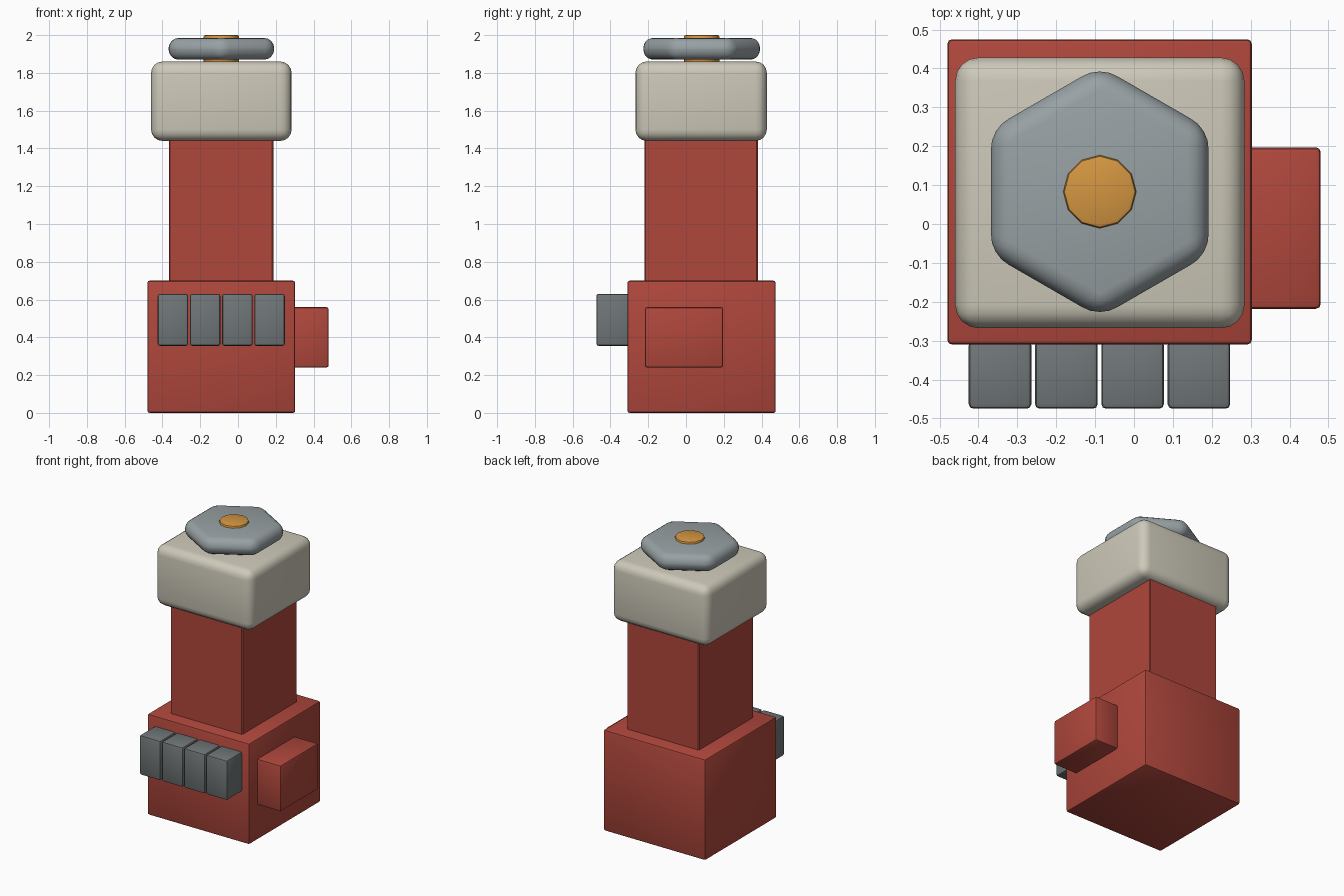
import bpy, math

if "Cube" in bpy.data.objects:
    bpy.data.objects.remove(bpy.data.objects["Cube"])


def material(name, rgb):
    m = bpy.data.materials.new(name)
    m.diffuse_color = (*rgb, 1)
    m.use_nodes = True
    m.node_tree.nodes["Principled BSDF"].inputs["Base Color"].default_value = m.diffuse_color
    return m


red = material("brick red", (0.43, 0.063, 0.045))
cream = material("warm cream", (0.61, 0.58, 0.485))
dark = material("dark grey", (0.162, 0.181, 0.188))
steel = material("steel grey", (0.314, 0.356, 0.371))
amber = material("amber", (0.66, 0.305, 0.053))


def finish(ob, name, mat, bevel, segments):
    """Name, colour, round the edges and smooth the rounding."""
    ob.name = name
    ob.data.materials.append(mat)
    bpy.ops.object.transform_apply(location=False, rotation=True, scale=True)
    if bevel:
        mod = ob.modifiers.new("rounded edges", 'BEVEL')
        mod.width = bevel
        mod.segments = segments
        mod.limit_method = 'ANGLE'
        mod.angle_limit = math.radians(40)
        bpy.ops.object.modifier_apply(modifier=mod.name)
    bpy.ops.object.shade_smooth_by_angle(angle=math.radians(35))
    return ob


def box(name, x, y, z, mat, bevel=0.012, segments=2):
    """Box from (min, max) ranges on each axis."""
    bpy.ops.mesh.primitive_cube_add(size=1, location=[(a + b) / 2 for a, b in (x, y, z)])
    ob = bpy.context.object
    ob.scale = [b - a for a, b in (x, y, z)]
    return finish(ob, name, mat, bevel, segments)


def prism(name, sides, radius, z, mat, bevel, segments):
    """Upright prism on the tower axis, with a corner on the y axis."""
    bpy.ops.mesh.primitive_cylinder_add(vertices=sides, radius=radius, depth=z[1] - z[0],
                                        location=(-0.088, 0.083, (z[0] + z[1]) / 2))
    ob = bpy.context.object
    if bevel:
        mod_angle = 0
        ob.rotation_euler.z = mod_angle
    return finish(ob, name, mat, bevel, segments)


# Tower body
box("base", (-0.48, 0.303), (-0.31, 0.475), (0, 0.70), red)
box("column", (-0.365, 0.187), (-0.22, 0.38), (0.68, 1.50), red, 0.006, 1)
box("head", (-0.46, 0.284), (-0.268, 0.428), (1.44, 1.86), cream, 0.06, 4)

# Side block and row of front blocks
box("side_block", (0.29, 0.48), (-0.218, 0.197), (0.24, 0.56), red)
for i in range(4):
    x = -0.425 + i * 0.1705
    box(f"front_block_{i + 1}", (x, x + 0.161), (-0.475, -0.30), (0.355, 0.63), dark)

# Hexagonal plate with a button in the middle
prism("hex_plate", 6, 0.323, (1.87, 1.985), steel, 0.053, 4)
prism("button", 12, 0.094, (1.85, 2.0), amber, 0.010, 2)
